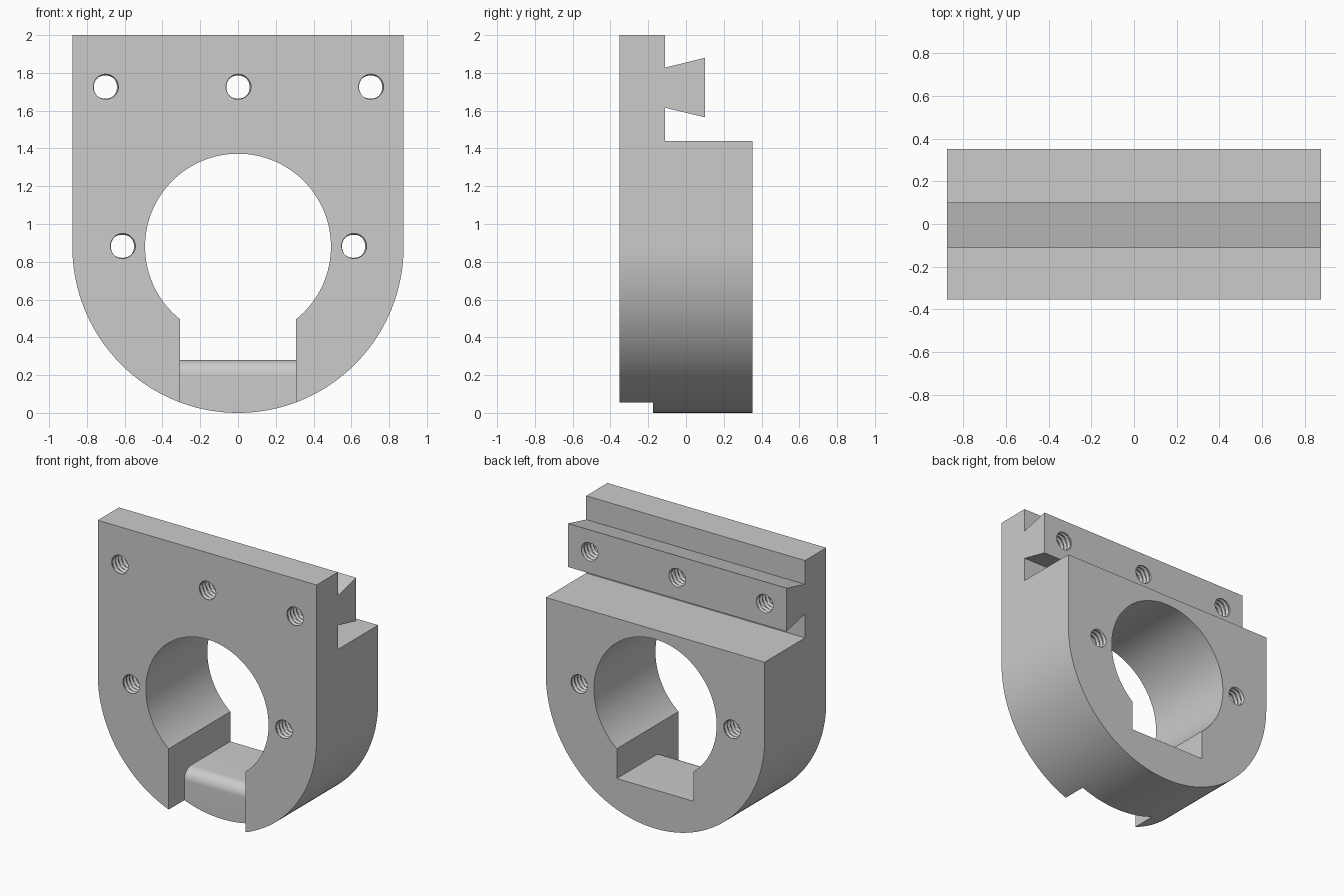
import bpy, bmesh, math

if "Cube" in bpy.data.objects:
    bpy.data.objects.remove(bpy.data.objects["Cube"])

grey = bpy.data.materials.new("plain grey")
grey.use_nodes = True
colour = (0.6, 0.6, 0.6, 1)
grey.diffuse_color = colour
grey.node_tree.nodes["Principled BSDF"].inputs["Base Color"].default_value = colour

HALF, CENTRE, BORE = 0.877, 0.88, 0.492
FRONT, BACK = -0.353, 0.352


def finish(name, bm):
    bmesh.ops.recalc_face_normals(bm, faces=bm.faces)
    mesh = bpy.data.meshes.new(name)
    bm.to_mesh(mesh)
    bm.free()
    mesh.materials.append(grey)
    ob = bpy.data.objects.new(name, mesh)
    bpy.context.collection.objects.link(ob)
    return ob


def arc(cx, cz, r, start, end, n):
    angles = [math.radians(start + (end - start) * i / n) for i in range(n + 1)]
    return [(cx + r * math.cos(a), cz + r * math.sin(a)) for a in angles]


def prism(name, points, axis, lo, hi):
    """Extrude a (horizontal, z) profile along x or y."""
    bm = bmesh.new()
    place = (lambda p, d: (d, p[0], p[1])) if axis == "x" else (lambda p, d: (p[0], d, p[1]))
    rings = [[bm.verts.new(place(p, d)) for p in points] for d in (lo, hi)]
    n = len(points)
    for i in range(n):
        j = (i + 1) % n
        bm.faces.new((rings[0][i], rings[0][j], rings[1][j], rings[1][i]))
    for ring in rings:
        bm.faces.new(ring)
    return finish(name, bm)


def thread(name, x, z, r=0.061, depth=0.011, pitch=0.034, seg=28, steps=4):
    """Solid threaded rod along y, used to cut a tapped hole."""
    bm = bmesh.new()
    rings = []
    for k in range(int(0.82 / pitch) * steps + 1):
        y = -0.4 + k * pitch / steps
        ring = []
        for i in range(seg):
            phase = (k / steps + i / seg) % 1
            rad = r + depth * (1 - abs(2 * phase - 1))
            a = math.tau * i / seg
            ring.append(bm.verts.new((x + rad * math.cos(a), y, z + rad * math.sin(a))))
        rings.append(ring)
    for a, b in zip(rings, rings[1:]):
        for i in range(seg):
            j = (i + 1) % seg
            bm.faces.new((a[i], a[j], b[j]))
            bm.faces.new((a[i], b[j], b[i]))
    bm.faces.new(rings[0])
    bm.faces.new(rings[-1])
    return finish(name, bm)


def boolean(body, tool, operation):
    mod = body.modifiers.new(tool.name, "BOOLEAN")
    mod.operation, mod.object, mod.solver = operation, tool, "EXACT"
    bpy.context.view_layer.objects.active = body
    bpy.ops.object.modifier_apply(modifier=mod.name)
    bpy.data.objects.remove(tool)


# Side profile: block, upper plate and dovetail rail
side = [(FRONT, -0.1), (BACK, -0.1), (BACK, 1.44), (-0.11, 1.44), (-0.11, 1.615),
        (0.10, 1.565), (0.10, 1.88), (-0.11, 1.828), (-0.11, 2), (FRONT, 2)]
body = prism("mounting_bracket", side, "x", -1, 1)

# Round-bottomed outline
outline = arc(0, CENTRE, HALF, 180, 360, 96) + [(HALF, 2.1), (-HALF, 2.1)]
outline = [(x, CENTRE + (z - CENTRE) * CENTRE / HALF if z < CENTRE else z) for x, z in outline]
boolean(body, prism("outline", outline, "y", -0.6, 0.6), "INTERSECT")

# Main bore
boolean(body, prism("bore", arc(0, CENTRE, BORE, 0, 357, 119), "y", -0.6, 0.6), "DIFFERENCE")

# Slot with rounded lip, opening through the bottom at the front
slot = [(-0.6, -0.2), (-0.175, -0.2)] + arc(-0.095, 0.2, 0.08, 180, 90, 12)
slot += [(0.6, 0.28), (0.6, CENTRE), (-0.6, CENTRE)]
boolean(body, prism("slot", slot, "x", -0.308, 0.308), "DIFFERENCE")

# Tapped holes
for x, z in [(-0.702, 1.725), (0, 1.725), (0.702, 1.725), (-0.612, 0.882), (0.612, 0.882)]:
    boolean(body, thread("tapped_hole", x, z), "DIFFERENCE")

bpy.ops.object.select_all(action="DESELECT")
body.select_set(True)
bpy.context.view_layer.objects.active = body
bpy.ops.object.shade_smooth_by_angle(angle=math.radians(25))
